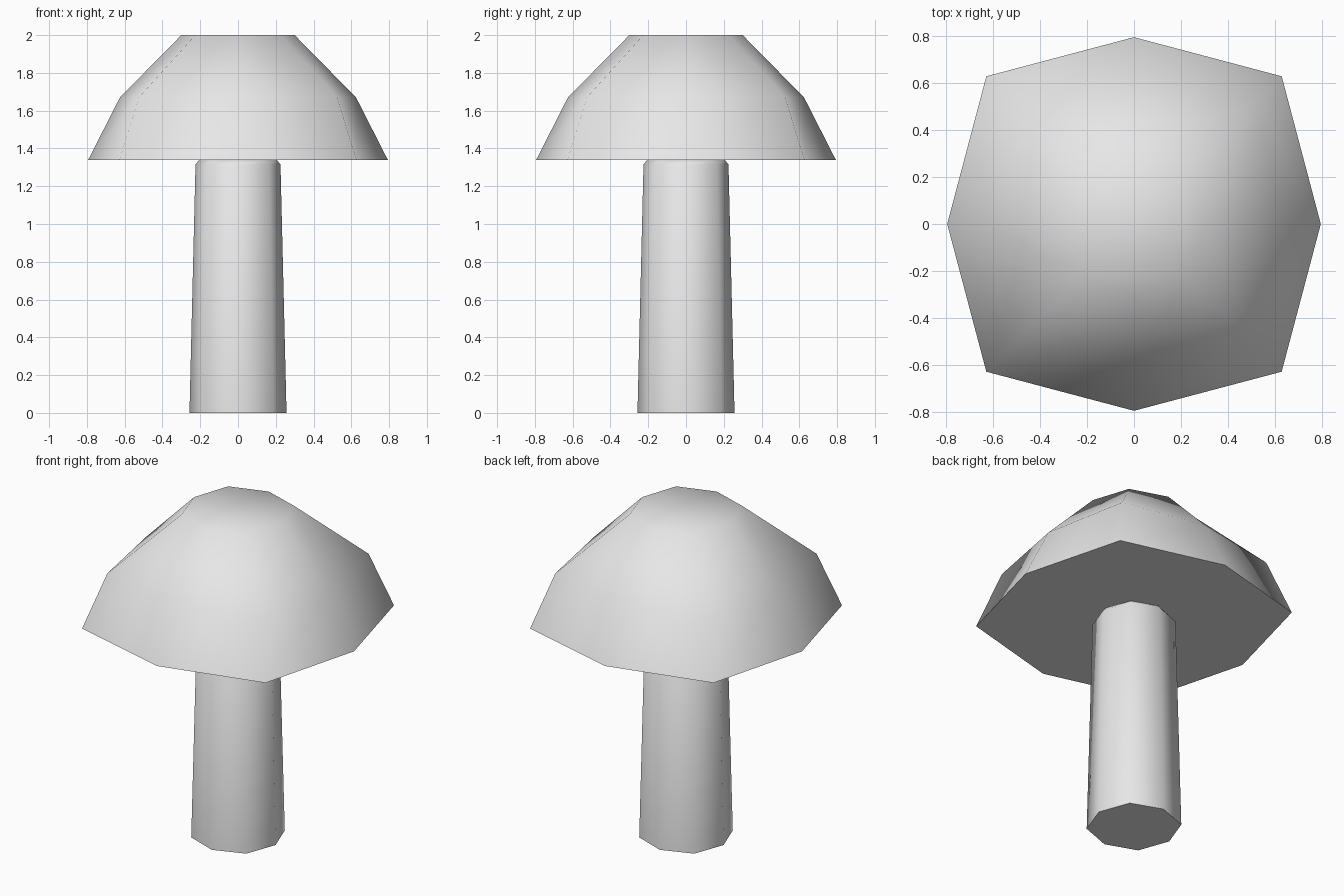
import bpy, bmesh, math

if "Cube" in bpy.data.objects:
    bpy.data.objects.remove(bpy.data.objects["Cube"])

grey = bpy.data.materials.new("light_grey")
grey.use_nodes = True
colour = (0.8, 0.8, 0.8, 1)
grey.diffuse_color = colour
grey.node_tree.nodes["Principled BSDF"].inputs["Base Color"].default_value = colour


def octagon_loft(name, rings):
    """Closed eight-sided body; each ring is (height, axis reach, corner reach)."""
    bm = bmesh.new()
    loops = []
    for z, axis, corner in rings:
        loop = []
        for i in range(8):
            a = i * math.pi / 4
            r = corner * math.sqrt(2) if i % 2 else axis
            loop.append(bm.verts.new((r * math.cos(a), r * math.sin(a), z)))
        loops.append(loop)
    for low, high in zip(loops, loops[1:]):
        for i in range(8):
            j = (i + 1) % 8
            bm.faces.new((low[i], low[j], high[j], high[i]))
    bm.faces.new(loops[0][::-1])
    bm.faces.new(loops[-1])
    mesh = bpy.data.meshes.new(name)
    bm.to_mesh(mesh)
    bm.free()
    mesh.materials.append(grey)
    obj = bpy.data.objects.new(name, mesh)
    bpy.context.collection.objects.link(obj)
    bpy.ops.object.select_all(action='DESELECT')
    obj.select_set(True)
    bpy.context.view_layer.objects.active = obj
    bpy.ops.object.shade_smooth_by_angle(angle=math.radians(60))
    return obj


# Tapered stem with a small chamfer under the cap
octagon_loft("stem", [(0, 0.257, 0.188), (1.315, 0.225, 0.165), (1.34, 0.205, 0.148)])

# Domed cap with a flat underside
octagon_loft("cap", [(1.34, 0.793, 0.627), (1.67, 0.625, 0.525), (2.0, 0.3, 0.226)])
